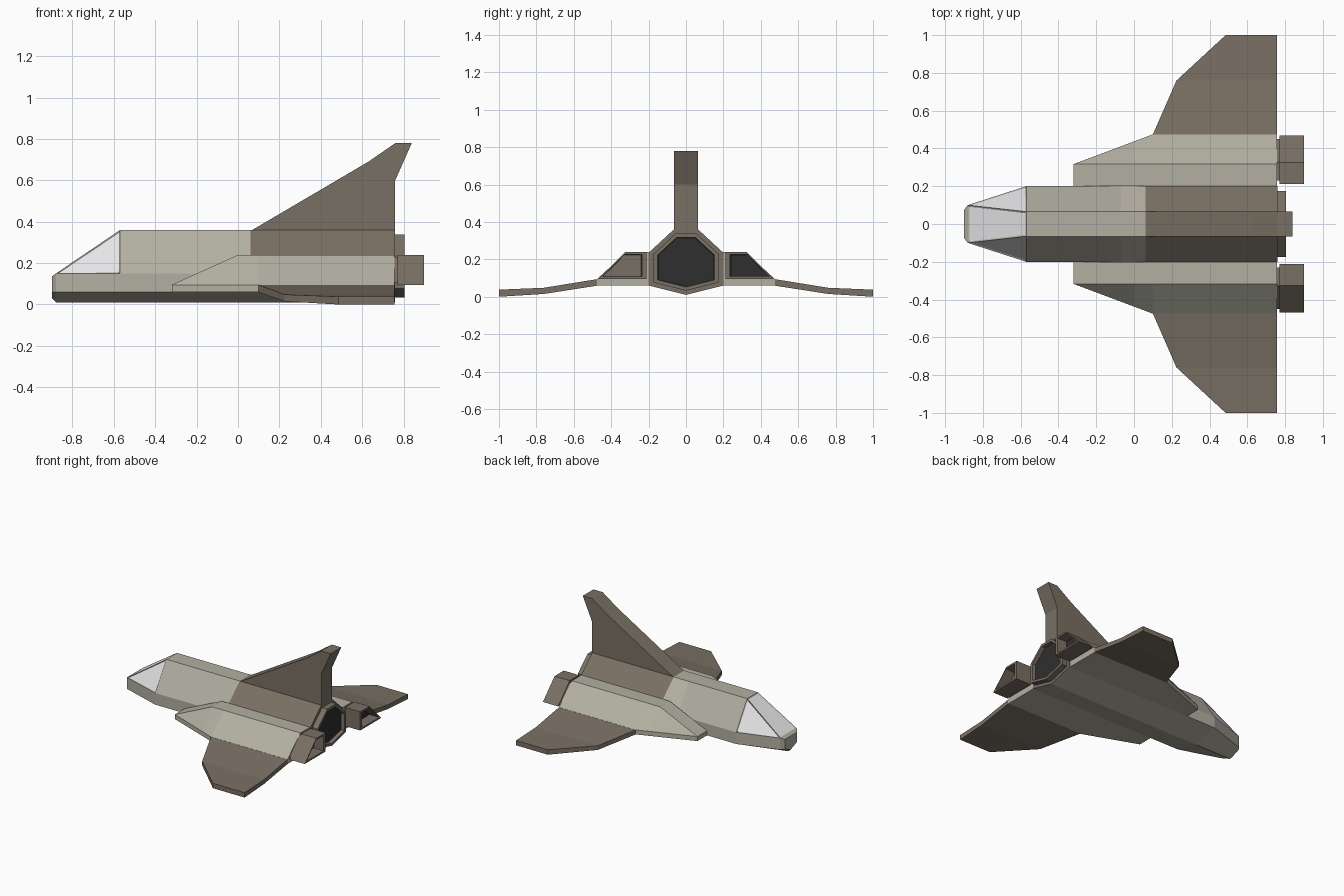
import bpy
import bmesh
from mathutils import Vector

cube = bpy.data.objects.get("Cube")
if cube:
    bpy.data.objects.remove(cube, do_unlink=True)


def make_material(name, rgb):
    mat = bpy.data.materials.new(name)
    mat.use_nodes = True
    mat.diffuse_color = (*rgb, 1)
    mat.node_tree.nodes["Principled BSDF"].inputs["Base Color"].default_value = (*rgb, 1)
    return mat


LIGHT = make_material("light_hull_grey", (0.45, 0.43, 0.36))
BROWN = make_material("brown_grey", (0.19, 0.16, 0.125))
GLASS = make_material("pale_glass", (0.78, 0.78, 0.8))
DARK = make_material("exhaust_black", (0.028, 0.028, 0.028))


def loft(rings):
    """Skin a list of equal-length rings of 3D points and cap both ends."""
    bm = bmesh.new()
    loops = [[bm.verts.new(p) for p in ring] for ring in rings]
    n = len(loops[0])
    for a, b in zip(loops, loops[1:]):
        for i in range(n):
            j = (i + 1) % n
            bm.faces.new((a[i], a[j], b[j], b[i]))
    bm.faces.new(loops[0])
    end_cap = bm.faces.new(loops[-1])
    end_cap.material_index = 1
    bmesh.ops.remove_doubles(bm, verts=bm.verts, dist=0.0005)
    bmesh.ops.recalc_face_normals(bm, faces=bm.faces)
    return bm


def finish(name, bm, materials):
    mesh = bpy.data.meshes.new(name)
    bm.to_mesh(mesh)
    bm.free()
    for mat in materials:
        mesh.materials.append(mat)
    obj = bpy.data.objects.new(name, mesh)
    bpy.context.collection.objects.link(obj)
    return obj


def at_x(x, profile, scale=1.0, side=1):
    """Place a (y, z) profile at x, scaled about its bounding centre."""
    ys, zs = zip(*profile)
    cy, cz = (min(ys) + max(ys)) / 2, (min(zs) + max(zs)) / 2
    return [(x, side * (cy + (y - cy) * scale), cz + (z - cz) * scale)
            for y, z in profile]


def hull_profile(top_y, top_z, side_y, corner_z, low_z, keel_z):
    half = [(side_y, low_z), (side_y, corner_z), (top_y, top_z)]
    return [(0, keel_z)] + half + [(-y, z) for y, z in reversed(half)]


# Fuselage with nose, cockpit and brown rear section
rear = hull_profile(0.065, 0.36, 0.2, 0.235, 0.06, 0.01)
mid = hull_profile(0.065, 0.36, 0.2, 0.15, 0.06, 0.01)
bm = loft([
    at_x(-0.9, hull_profile(0.075, 0.135, 0.075, 0.135, 0.06, 0.03)),
    at_x(-0.88, hull_profile(0.1, 0.15, 0.1, 0.15, 0.06, 0.01)),
    at_x(-0.57, mid),
    at_x(-0.07, mid),
    at_x(0.06, rear),
    at_x(0.76, rear),
])
bm.normal_update()
panes = []
for f in bm.faces:
    c = f.calc_center_median()
    f.material_index = int(c.x > 0.1 and f.normal.z > -0.3)
    if -0.86 < c.x < -0.57 and f.normal.z > 0.3:
        panes.append(f)

# Cockpit glazing as recessed panes
bmesh.ops.inset_individual(bm, faces=panes, thickness=0.012, depth=-0.004)
for f in panes:
    f.material_index = 2
finish("fuselage", bm, [LIGHT, BROWN, GLASS])

# Main exhaust
finish("main_exhaust", loft([
    at_x(0.755, rear, 0.87), at_x(0.805, rear, 0.87),
    at_x(0.805, rear, 0.76), at_x(0.78, rear, 0.74),
]), [BROWN, DARK])

# Tail fin, an extruded side profile
fin = [(0.06, 0.355), (0.63, 0.69), (0.76, 0.78), (0.84, 0.78), (0.76, 0.6), (0.76, 0.355)]
finish("tail_fin", loft([[(x, y, z) for x, z in fin] for y in (-0.065, 0.065)]),
       [BROWN, BROWN])


def pod_profile(edge_y, ridge_z):
    return [(0.2, 0.06), (edge_y, 0.06), (edge_y, 0.095), (0.317, ridge_z), (0.2, ridge_z)]


nozzle = [(0.212, 0.095), (0.468, 0.095), (0.325, 0.24), (0.212, 0.24)]

for label, side in (("left", 1), ("right", -1)):
    # Side engine pod
    finish(label + "_engine_pod", loft([
        at_x(-0.32, pod_profile(0.317, 0.095), side=side),
        at_x(0.0, pod_profile(0.437, 0.24), side=side),
        at_x(0.1, pod_profile(0.475, 0.24), side=side),
        at_x(0.757, pod_profile(0.475, 0.24), side=side),
    ]), [LIGHT, LIGHT])

    # Hollow pod nozzle on a narrow neck
    steps = [(0.75, 0.85), (0.77, 0.85), (0.77, 1), (0.9, 1), (0.9, 0.82), (0.82, 0.78)]
    finish(label + "_nozzle",
           loft([at_x(x, nozzle, s, side) for x, s in steps]),
           [BROWN, DARK if side > 0 else BROWN])

    # Drooping wing: span, leading edge, underside, upper side
    stations = [(0.47, 0.098, 0.06, 0.095), (0.76, 0.225, 0.015, 0.048),
                (1.0, 0.485, 0.0, 0.038)]
    finish(label + "_wing", loft([
        [(lead, side * y, low), (0.757, side * y, low),
         (0.757, side * y, high), (lead, side * y, high)]
        for y, lead, low, high in stations]), [BROWN, BROWN])
